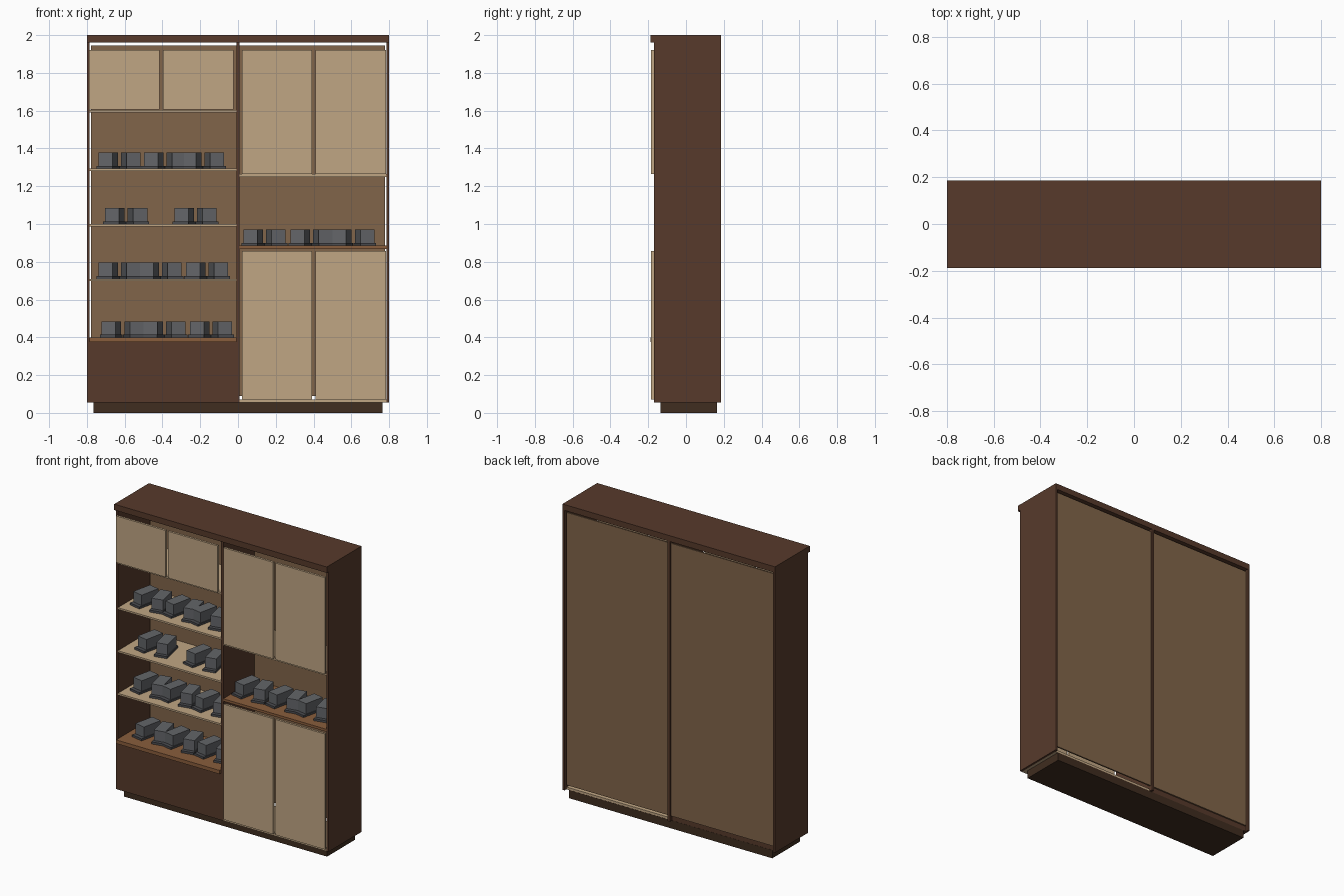
import bpy, bmesh
from math import radians
from mathutils import Matrix, Vector

if "Cube" in bpy.data.objects:
    bpy.data.objects.remove(bpy.data.objects["Cube"])


def material(name, rgb):
    m = bpy.data.materials.new(name)
    m.diffuse_color = (*rgb, 1)
    m.use_nodes = True
    m.node_tree.nodes["Principled BSDF"].inputs["Base Color"].default_value = m.diffuse_color
    return m


DARK = material("dark_wood", (0.095, 0.042, 0.024))
PLINTH = material("plinth_wood", (0.05, 0.026, 0.014))
TAN = material("light_wood", (0.53, 0.38, 0.23))
BACK = material("back_board", (0.22, 0.13, 0.068))
WOOD = material("mid_wood", (0.25, 0.11, 0.045))
GREY = material("shoe_grey", (0.125, 0.13, 0.14))
SOLE = material("sole_grey", (0.07, 0.072, 0.08))


def add_box(bm, x, y, z, turn=Matrix()):
    size = Vector((x[1] - x[0], y[1] - y[0], z[1] - z[0]))
    mid = Vector((x[0] + x[1], y[0] + y[1], z[0] + z[1])) / 2
    m = turn @ Matrix.Translation(mid) @ Matrix.Diagonal((*size, 1))
    return bmesh.ops.create_cube(bm, size=1, matrix=m)


def finish(name, bm, *mats):
    mesh = bpy.data.meshes.new(name)
    bm.to_mesh(mesh)
    bm.free()
    for m in mats:
        mesh.materials.append(m)
    ob = bpy.data.objects.new(name, mesh)
    bpy.context.collection.objects.link(ob)
    return ob


def box(name, mat, x, y, z):
    bm = bmesh.new()
    add_box(bm, x, y, z)
    return finish(name, bm, mat)


# Carcass
FRONT, REAR = -0.17, 0.185
box("plinth", PLINTH, (-0.765, 0.765), (-0.135, 0.165), (0, 0.055))
box("crown", DARK, (-0.8, 0.8), (-0.188, REAR), (1.96, 2.0))
box("left_side", DARK, (-0.8, -0.785), (FRONT, REAR), (0.055, 1.96))
box("right_side", DARK, (0.785, 0.8), (FRONT, REAR), (0.055, 1.96))
box("divider", DARK, (-0.008, 0.008), (FRONT, REAR), (0.055, 1.96))
box("left_back", BACK, (-0.778, -0.008), (0.165, 0.175), (0.09, 1.945))
box("right_back", BACK, (0.008, 0.778), (0.165, 0.175), (0.09, 1.945))

# Left column: base block, bench shelf and open shelves
box("base_block", DARK, (-0.785, -0.008), (FRONT, 0.164), (0.055, 0.375))
box("bench_shelf", WOOD, (-0.785, -0.008), (-0.188, 0.164), (0.375, 0.4))
for i, z in enumerate((0.71, 1.0, 1.293, 1.603)):
    box(f"left_shelf_{i + 1}", TAN, (-0.785, -0.008), (FRONT, 0.164), (z - 0.012, z))

# Right column shelves
box("right_bottom_shelf", TAN, (0.008, 0.785), (FRONT, 0.164), (0.055, 0.07))
box("right_counter", WOOD, (0.008, 0.785), (FRONT, 0.164), (0.868, 0.885))
box("right_upper_shelf", TAN, (0.008, 0.785), (FRONT, 0.164), (1.25, 1.265))

# Doors, two per opening
for name, x0, z in (("left_upper", -0.788, (1.605, 1.922)),
                    ("right_upper", 0.02, (1.265, 1.922)),
                    ("right_lower", 0.02, (0.072, 0.858))):
    for i in range(2):
        x = x0 + i * 0.39
        box(f"{name}_door_{i + 1}", TAN, (x, x + 0.373), (-0.185, FRONT), z)


# Pairs of shoes, toes turned outwards
def shoe_pair(name, cx, z):
    bm = bmesh.new()
    for s in (-1, 1):
        turn = Matrix.Translation((cx + s * 0.06, -0.01, z)) @ Matrix.Rotation(radians(12 * s), 4, 'Z')
        add_box(bm, (-0.043, 0.043), (-0.095, 0.085), (0, 0.014), turn)
        n = len(bm.faces)
        add_box(bm, (-0.038, 0.038), (-0.07, 0.07), (0.014, 0.085), turn)
        bm.faces.ensure_lookup_table()
        for f in bm.faces[n - 6:n]:
            f.material_index = 1
    finish(name, bm, GREY, SOLE)


rows = {0.4: (-0.61, -0.39, -0.143),
        0.71: (-0.627, -0.41, -0.164),
        1.0: (-0.592, -0.225),
        1.293: (-0.627, -0.386, -0.185),
        0.885: (0.14, 0.39, 0.61)}
for r, (z, centres) in enumerate(rows.items()):
    for c, cx in enumerate(centres):
        shoe_pair(f"shoe_pair_{r + 1}_{c + 1}", cx, z)
